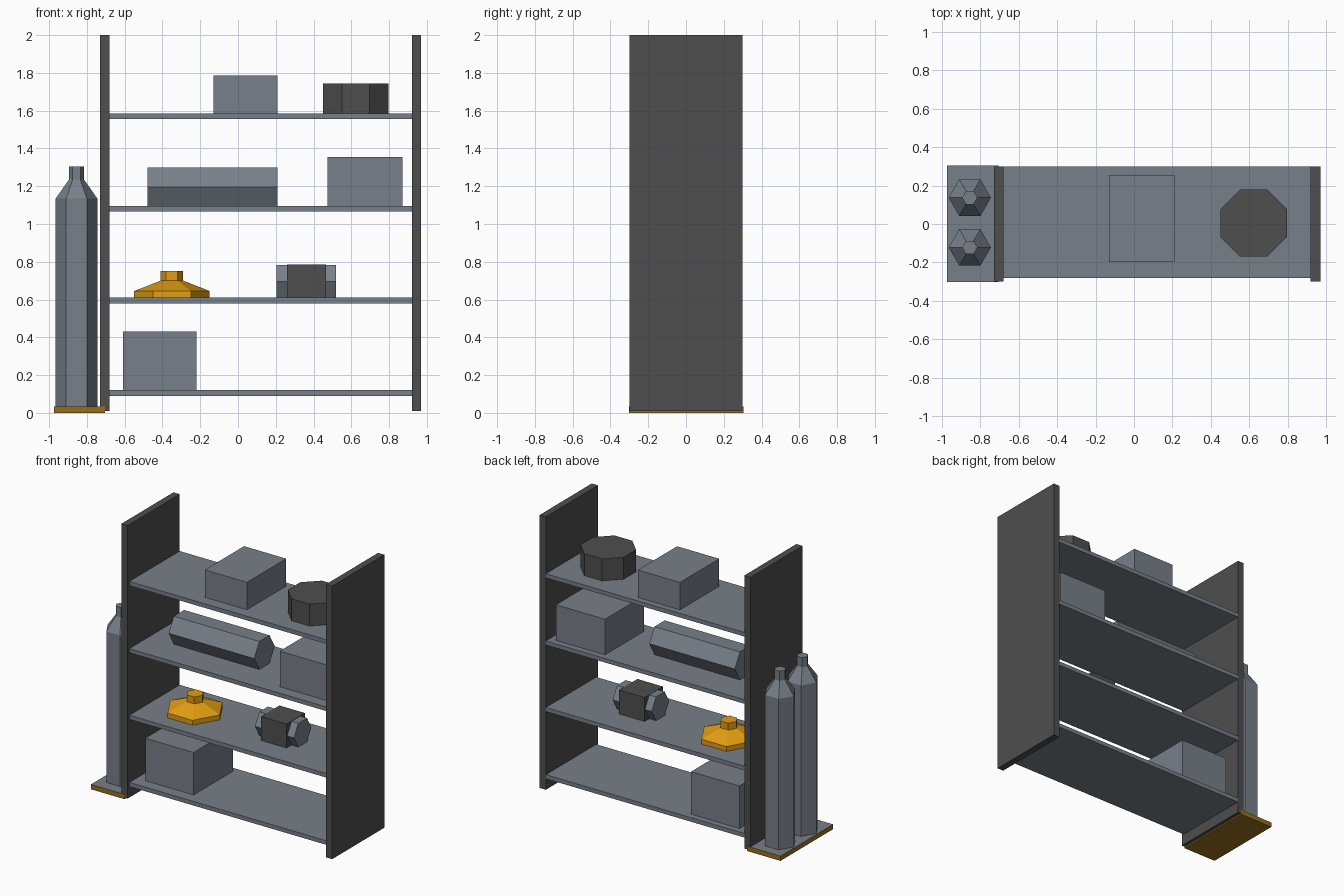
import bpy
import bmesh
from math import cos, sin, pi
from mathutils import Matrix

cube = bpy.data.objects.get("Cube")
if cube:
    bpy.data.objects.remove(cube, do_unlink=True)


def material(name, rgb):
    m = bpy.data.materials.new(name)
    m.use_nodes = True
    m.diffuse_color = (*rgb, 1)
    m.node_tree.nodes["Principled BSDF"].inputs["Base Color"].default_value = (*rgb, 1)
    return m


GREY = material("slate_grey", (0.19, 0.215, 0.25))
DARK = material("charcoal", (0.077, 0.077, 0.077))
GOLD = material("amber_yellow", (0.76, 0.34, 0.006))
BROWN = material("dull_gold", (0.30, 0.16, 0.012))


def finish(name, bm, *mats):
    bmesh.ops.recalc_face_normals(bm, faces=bm.faces)
    mesh = bpy.data.meshes.new(name)
    bm.to_mesh(mesh)
    bm.free()
    for m in mats:
        mesh.materials.append(m)
    ob = bpy.data.objects.new(name, mesh)
    bpy.context.collection.objects.link(ob)
    return ob


def box(name, mat, xs, ys, zs):
    """Box between the given limits on each axis."""
    bm = bmesh.new()
    bmesh.ops.create_cube(bm, size=1)
    for v in bm.verts:
        v.co = [(lo + hi) / 2 + c * (hi - lo) for c, (lo, hi) in zip(v.co, (xs, ys, zs))]
    return finish(name, bm, mat)


def turned(name, mat, centre, profile, sides=6, phase=0.0, along_x=False):
    """Faceted solid from a (radius, height) profile, upright or along x."""
    bm = bmesh.new()
    rings = []
    for r, h in profile:
        angles = [phase + 2 * pi * i / sides for i in range(sides)]
        rings.append([bm.verts.new((r * cos(a), r * sin(a), h)) for a in angles])
    for a, b in zip(rings, rings[1:]):
        for i in range(sides):
            j = (i + 1) % sides
            bm.faces.new((a[i], a[j], b[j], b[i]))
    bm.faces.new(rings[0][::-1])
    bm.faces.new(rings[-1])
    turn = Matrix.Rotation(pi / 2, 4, 'Y') if along_x else Matrix.Identity(4)
    bm.transform(Matrix.Translation(centre) @ turn)
    return finish(name, bm, mat)


# Rack: two end panels and four shelves
for name, x in (("right_panel", -0.73), ("left_panel", 0.92)):
    box(name, DARK, (x, x + 0.05), (-0.3, 0.3), (0.01, 2))
tops = [0.12, 0.61, 1.095, 1.585]
for i, z in enumerate(tops):
    box(f"shelf_{i + 1}", GREY, (-0.68, 0.92), (-0.28, 0.3), (z - 0.03, z))

# Storage boxes
depth = (-0.197, 0.255)
box("bottom_box", GREY, (-0.61, -0.22), depth, (tops[0], 0.43))
box("middle_box", GREY, (0.475, 0.87), depth, (tops[2], 1.355))
box("top_box", GREY, (-0.13, 0.21), depth, (tops[3], 1.785))

# Octagonal drum on the top shelf
turned("drum", DARK, (0.623, 0.005, tops[3]), [(0.188, 0), (0.188, 0.16)], 8, pi / 8)

# Hexagonal roll lying on the third shelf
turned("roll", GREY, (0, 0.005, tops[2] + 0.102), [(0.118, -0.48), (0.118, 0.21)],
       phase=pi / 2, along_x=True)

# Beacon lamp on the second shelf
turned("beacon", GOLD, (-0.35, 0.005, tops[1]),
       [(0.2, 0), (0.2, 0.035), (0.06, 0.09), (0.06, 0.14)])

# Motor: hexagonal core inside a square housing
turned("motor_core", GREY, (0, 0.002, tops[1] + 0.0865), [(0.1, 0.205), (0.1, 0.52)],
       phase=pi / 2, along_x=True)
box("motor_housing", DARK, (0.26, 0.465), (-0.104, 0.106), (tops[1], 0.785))

# Bottle stand: grey on top, gold edges and underside
stand = box("bottle_stand", BROWN, (-0.975, -0.705), (-0.302, 0.304), (0, 0.035))
stand.data.materials.append(GREY)
for p in stand.data.polygons:
    p.material_index = 1 if p.normal.z > 0.5 else 0

# Gas bottles
for name, y in (("front_bottle", -0.122), ("back_bottle", 0.137)):
    turned(name, GREY, (-0.855, y, 0),
           [(0.11, 0.035), (0.11, 1.135), (0.04, 1.235), (0.04, 1.305)])
